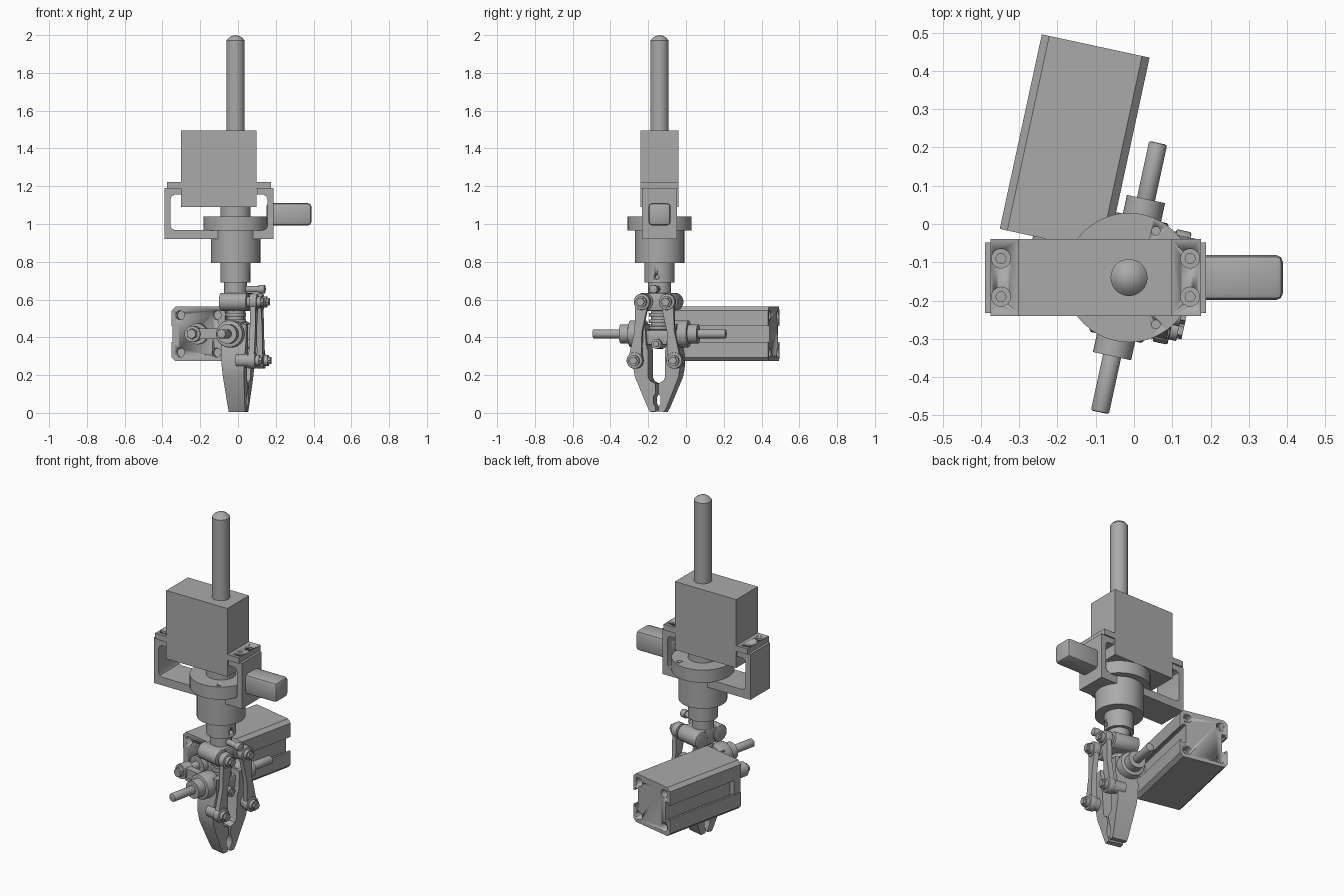
import bpy, bmesh, math
from mathutils import Matrix, Vector

cube = bpy.data.objects.get("Cube")
if cube:
    bpy.data.objects.remove(cube, do_unlink=True)

GREY = (0.4, 0.4, 0.4, 1)
steel = bpy.data.materials.new("steel grey")
steel.use_nodes = True
steel.diffuse_color = GREY
steel.node_tree.nodes["Principled BSDF"].inputs["Base Color"].default_value = GREY

AXIS = Matrix.Translation((-0.013, -0.14, 0))
TURNED = AXIS @ Matrix.Rotation(math.radians(-12.2), 4, 'Z')
WORLD = Matrix.Identity(4)
DIRS = {'x': Vector((1, 0, 0)), 'y': Vector((0, 1, 0)), 'z': Vector((0, 0, 1))}


def finish(name, bm, place, bevel=0.0):
    bmesh.ops.recalc_face_normals(bm, faces=bm.faces)
    mesh = bpy.data.meshes.new(name)
    bm.to_mesh(mesh)
    bm.free()
    mesh.transform(place)
    mesh.materials.append(steel)
    ob = bpy.data.objects.new(name, mesh)
    bpy.context.collection.objects.link(ob)
    bpy.ops.object.select_all(action='DESELECT')
    bpy.context.view_layer.objects.active = ob
    ob.select_set(True)
    if bevel:
        mod = ob.modifiers.new("edge", 'BEVEL')
        mod.width, mod.segments, mod.limit_method = bevel, 2, 'ANGLE'
        bpy.ops.object.modifier_apply(modifier=mod.name)
    bpy.ops.object.shade_smooth_by_angle(angle=math.radians(35))
    return ob


def rod(name, axis, start, end, r, at=(0, 0), place=TURNED, bevel=0.0, sides=32):
    """Cylinder along an axis; 'at' holds the two other coordinates in order."""
    bm = bmesh.new()
    bmesh.ops.create_cone(bm, cap_ends=True, segments=sides, radius1=r, radius2=r, depth=end - start)
    c = list(at)
    c.insert('xyz'.index(axis), (start + end) / 2)
    turn = DIRS['z'].rotation_difference(DIRS[axis]).to_matrix().to_4x4()
    bm.transform(Matrix.Translation(c) @ turn)
    return finish(name, bm, place, bevel)


def block(name, lo, hi, place=WORLD, bevel=0.0):
    bm = bmesh.new()
    bmesh.ops.create_cube(bm, size=1)
    lo, hi = Vector(lo), Vector(hi)
    bm.transform(Matrix.Translation((lo + hi) / 2) @ Matrix.Diagonal((*(hi - lo), 1)))
    return finish(name, bm, place, bevel)


def prism(name, points, axis, start, end, place, bevel=0.0, shape=None):
    """Extrude a flat outline along x or y; the outline is (other, z)."""
    bm = bmesh.new()
    vs = [bm.verts.new((start, u, z) if axis == 'x' else (u, start, z)) for u, z in points]
    face = bm.faces.new(vs)
    moved = bmesh.ops.extrude_face_region(bm, geom=[face])['geom']
    new = [v for v in moved if isinstance(v, bmesh.types.BMVert)]
    bmesh.ops.translate(bm, verts=new, vec=DIRS[axis] * (end - start))
    if shape:
        for v in bm.verts:
            shape(v)
    return finish(name, bm, place, bevel)


def cut(target, cutter):
    bpy.context.view_layer.objects.active = target
    mod = target.modifiers.new("hole", 'BOOLEAN')
    mod.operation, mod.solver, mod.object = 'DIFFERENCE', 'EXACT', cutter
    bpy.ops.object.modifier_apply(modifier=mod.name)
    bpy.data.objects.remove(cutter, do_unlink=True)


def lathe(name, profile, place, sides=48):
    bm = bmesh.new()
    vs = [bm.verts.new((r, 0, z)) for r, z in profile]
    edges = [bm.edges.new(p) for p in zip(vs, vs[1:])]
    bmesh.ops.spin(bm, geom=vs + edges, axis=(0, 0, 1), cent=(0, 0, 0),
                   angle=math.tau, steps=sides, use_merge=True)
    bmesh.ops.remove_doubles(bm, verts=bm.verts, dist=1e-5)
    return finish(name, bm, place)


# Upper shaft with domed tip, drive housing
lathe("upper_shaft", [(0, 1.4), (.048, 1.4), (.048, 1.972), (.036, 1.986), (.02, 1.996), (0, 2)], AXIS)
block("drive_housing", (-.302, -.241, 1.09), (.099, -.039, 1.495))

# Stepped spindle under the housing
spindle = lathe("spindle", [(0, 1.1), (.08, 1.1), (.08, 1.04), (.169, 1.04), (.169, .965), (.131, .965),
                            (.131, .793), (.08, .793), (.08, .69), (.06, .69), (.06, .6), (0, .6)], AXIS)
for y in (-.122, .122):
    cut(spindle, rod("hole", 'z', 1.02, 1.06, .011, (.07, y), AXIS, sides=16))
cut(spindle, rod("hole", 'x', .04, .12, .013, (0, .72), TURNED, sides=16))

# Yoke frame: half outline mirrored about its middle
MID = -.1005
half = [(.2885, .92), (.2885, 1.19), (.2, 1.19), (.2, 1.155), (.235, 1.155), (.25, 1.148),
        (.257, 1.13), (.257, .99), (.25, .975), (.235, .968)]
outline = [(MID + u, z) for u, z in half] + [(MID - u, z) for u, z in reversed(half)]
prism("yoke_frame", outline, 'y', -.232, -.048, WORLD)

# Bolted lugs on both sides of the housing
for s in (-1, 1):
    xs = sorted((MID + s * .195, MID + s * .275))
    lug = block("mounting_lug", (xs[0], -.241, 1.188), (xs[1], -.039, 1.222))
    for y in (-.09, -.19):
        x = MID + s * .247
        cut(lug, rod("hole", 'z', 1.205, 1.25, .025, (x, y), WORLD, sides=24))
        rod("lug_bolt", 'z', 1.19, 1.212, .014, (x, y), WORLD, sides=24)

# Side motor
block("side_motor", (.15, -.199, .993), (.389, -.081, 1.11), bevel=.018)

# Actuator: square extrusion with side grooves
CX, CZ, H = -.213, .418, .144
corner = [(.02, H), (H - .02, H), (H, H - .02), (H, .042), (H - .012, .042), (H - .012, .055), (H - .035, .055)]
right = corner + [(u, -z) for u, z in reversed(corner)]
section = right + [(-u, z) for u, z in reversed(right)]
actuator = prism("actuator_body", [(CX + u, CZ + z) for u, z in section], 'y', .053, .573, TURNED)
for sx in (-1, 1):
    for sz in (-1, 1):
        for y in (.04, .53):
            cut(actuator, rod("hole", 'y', y, y + .06, .024, (CX + sx * .099, CZ + sz * .099), sides=24))
    # end caps closing the groove near the front
    block("groove_cap", (CX + sx * .125 - .016, .053, .36), (CX + sx * .125 + .016, .1, .476), TURNED)

# Actuator rod and the arm joining it to the gripper
rod("actuator_gland", 'y', .02, .06, .055, (CX, CZ))
rod("actuator_rod", 'y', -.125, .06, .024, (CX, CZ))
rod("rod_eye", 'y', -.1, -.04, .042, (CX, CZ))
rod("rod_nut", 'y', -.115, -.1, .03, (CX, CZ), sides=6)
block("drive_arm", (CX, -.09, .39), (-.03, -.05, .446), TURNED)

# Gripper core
rod("core_post", 'z', .4, .62, .045)
for z in (.44, .475, .51):
    rod("core_ring", 'z', z, z + .02, .056, bevel=.005)
block("core_block", (-.05, -.075, .36), (.05, .075, .44), TURNED, .01)
block("head_block", (-.06, -.07, .54), (.075, .07, .634), TURNED, .01)
rod("core_pin", 'x', -.06, .085, .026, (0, .365))
rod("core_pin_end", 'x', .085, .095, .015, (0, .365))
rod("head_pin", 'x', 0, .125, .017, (0, .655))
rod("head_pin_cap", 'x', .125, .16, .023, (0, .655), bevel=.005)


def taper(v):
    # jaws narrow toward the tip
    t = max(0.0, 1 - v.co.z / .36)
    v.co.x += (.028 if v.co.x < 0 else -.02) * t


jaw = [(.008, .008), (.038, .005), (.052, .03), (.118, .19), (.128, .25), (.122, .32), (.108, .38),
       (.108, .47), (.062, .47), (.055, .36), (.046, .33), (.046, .19), (.036, .17), (.008, .155),
       (.008, .105), (.02, .085), (.02, .05), (.008, .03)]

# Two mirrored sides: jaw, side pin, parallel link and pivots
for s in (-1, 1):
    side = TURNED @ Matrix.Diagonal((1, s, 1, 1))
    ob = prism("jaw", jaw, 'x', -.056, .08, TURNED, shape=lambda v, s=s: (taper(v), setattr(v.co, 'y', v.co.y * s)))

    def span(name, a, b, r, bevel=0.0):
        lo, hi = sorted((s * a, s * b))
        rod(name, 'y', lo, hi, r, (0, .418), bevel=bevel)
    span("jaw_boss", .07, .16, .072, .006)
    span("side_collar", .155, .21, .051)
    span("side_pin", .2, .36, .024, .005)

    top, low = Vector((s * .068, .588)), Vector((s * .107, .277))
    rod("head_barrel", 'x', -.066, .08, .048, top, bevel=.005)
    rod("jaw_lug", 'x', .03, .095, .036, low)
    for p in (top, low):
        rod("link_eye", 'x', .095, .135, .043, p, bevel=.004)
        rod("pivot_pin", 'x', .07, .155, .029, p)
        rod("pivot_nut", 'x', .15, .168, .022, p, sides=6)
    along = (low - top).normalized()
    across = Vector((-along.y, along.x))
    a, m, b = top + along * .02, (top + low) / 2, low - along * .02
    link = [a + across * .033, m + across * .02, b + across * .033,
            b - across * .033, m - across * .02, a - across * .033]
    prism("parallel_link", link, 'x', .1, .13, TURNED)
